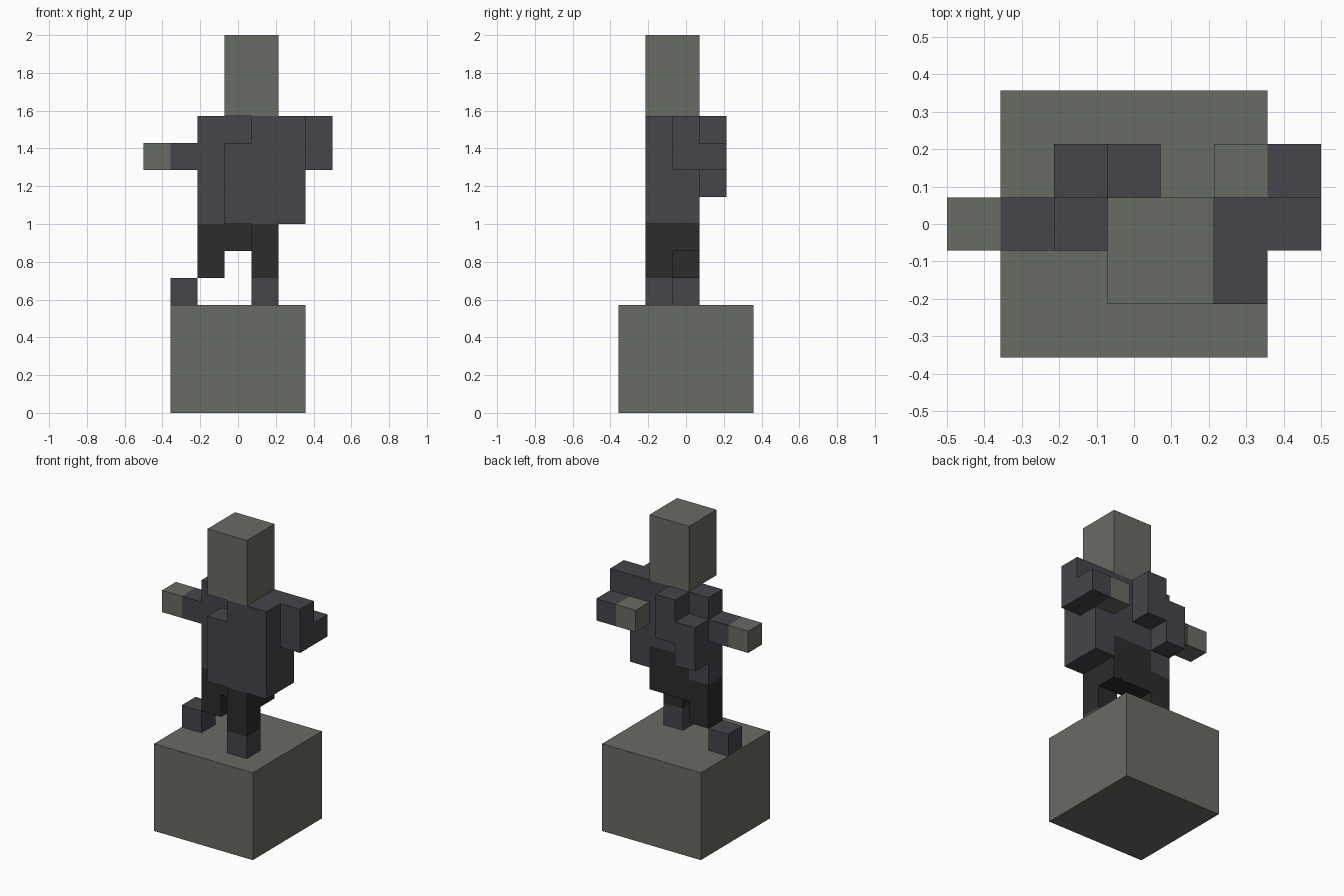
import bpy
import bmesh
from mathutils import Vector, Matrix

cube = bpy.data.objects.get("Cube")
if cube:
    bpy.data.objects.remove(cube, do_unlink=True)

CELL = 1 / 7                         # edge of one block
ORIGIN = Vector((-3.5, -2.5, 0))     # grid corner, in blocks


def material(name, rgb):
    mat = bpy.data.materials.new(name)
    mat.use_nodes = True
    colour = (*rgb, 1)
    mat.diffuse_color = colour
    shader = mat.node_tree.nodes["Principled BSDF"]
    shader.inputs["Base Color"].default_value = colour
    shader.inputs["Roughness"].default_value = 0.9
    return mat


def blocks(name, mat, *boxes):
    """One object made of boxes, each given by its low and high grid corner."""
    bm = bmesh.new()
    for low, high in boxes:
        low, high = Vector(low), Vector(high)
        centre = ((low + high) / 2 + ORIGIN) * CELL
        scale = Matrix.Diagonal((high - low) * CELL).to_4x4()
        bmesh.ops.create_cube(bm, size=1, matrix=Matrix.Translation(centre) @ scale)
    mesh = bpy.data.meshes.new(name)
    bm.to_mesh(mesh)
    bm.free()
    mesh.materials.append(mat)
    obj = bpy.data.objects.new(name, mesh)
    bpy.context.collection.objects.link(obj)
    return obj


stone = material("stone grey", (0.138, 0.147, 0.127))
cloth = material("dark slate", (0.060, 0.058, 0.069))
black = material("near black", (0.025, 0.025, 0.025))

# Plinth and head
blocks("plinth", stone, ((1, 0, 0), (6, 5, 4)))
blocks("head", stone, ((3, 1, 11), (5, 3, 14)))

# Coat: back layer open above the waist, front layer notched at the right shoulder
blocks("coat_back", cloth,
       ((2, 2, 7), (3, 3, 11)),
       ((3, 2, 8), (5, 3, 11)),
       ((5, 2, 7), (6, 3, 11)))
blocks("coat_front", cloth,
       ((3, 1, 7), (6, 2, 10)),
       ((4, 1, 10), (6, 2, 11)))

# Stepped pack across the back
blocks("back_pack", cloth,
       ((3, 3, 9), (4, 4, 11)),
       ((2, 3, 8), (3, 4, 10)))

# Arms: the right one stretched out, the left one bent behind the back
blocks("right_arm", cloth, ((1, 2, 9), (2, 3, 10)))
blocks("right_hand", stone, ((0, 2, 9), (1, 3, 10)))
blocks("left_arm", cloth,
       ((6, 2, 9), (7, 3, 11)),
       ((6, 3, 9), (7, 4, 10)))
blocks("left_hand", stone, ((5, 3, 9), (6, 4, 10)))

# Trousers and feet, in mid stride
blocks("trouser_waist", black,
       ((3, 2, 7), (5, 3, 8)),
       ((2, 2, 6), (5, 3, 7)))
blocks("left_leg", black, ((4, 1, 5), (5, 2, 7)))
blocks("right_leg", black, ((2, 2, 5), (3, 3, 6)))
blocks("left_foot", cloth, ((4, 1, 4), (5, 2, 5)))
blocks("right_foot", cloth, ((1, 2, 4), (2, 3, 5)))
